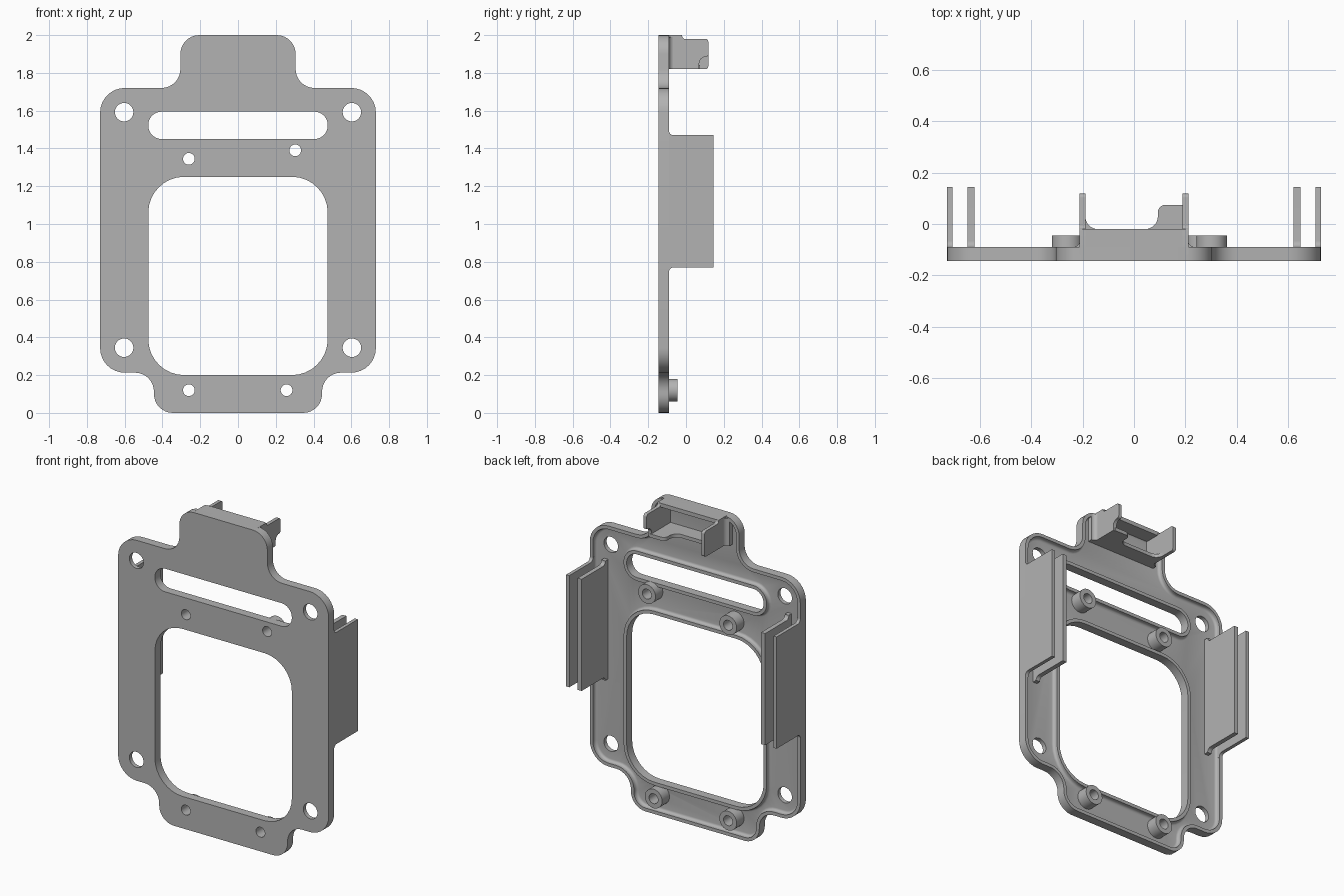
import bpy, bmesh, math
from mathutils import Vector, Matrix

cube = bpy.data.objects.get("Cube")
if cube:
    bpy.data.objects.remove(cube, do_unlink=True)

grey = bpy.data.materials.new("neutral grey")
grey.use_nodes = True
grey.diffuse_color = (0.45, 0.45, 0.45, 1)
grey.node_tree.nodes["Principled BSDF"].inputs["Base Color"].default_value = grey.diffuse_color

FRONT, BACK, FLOOR = -0.145, -0.09, -0.118
WALL, COVE = 0.021, 0.016


def rounded(corners, d=0.0, steps=8):
    """Round a counter-clockwise right-angled outline, moved inward by d."""
    out = []
    n = len(corners)
    for i, (x, y, r) in enumerate(corners):
        p = Vector((x, y))
        u = (p - Vector(corners[i - 1][:2])).normalized()
        v = (Vector(corners[(i + 1) % n][:2]) - p).normalized()
        p += d * Vector((-u.y - v.y, u.x + v.x))
        r += -d if u.cross(v) > 0 else d
        if r <= 0.001:
            out.append(p)
            continue
        c = p + (v - u) * r
        for k in range(steps + 1):
            a = math.pi / 2 * k / steps
            out.append(c + r * (u * math.sin(a) - v * math.cos(a)))
    return out


def finish(name, bm):
    bmesh.ops.recalc_face_normals(bm, faces=bm.faces)
    mesh = bpy.data.meshes.new(name)
    bm.to_mesh(mesh)
    bm.free()
    mesh.materials.append(grey)
    ob = bpy.data.objects.new(name, mesh)
    bpy.context.collection.objects.link(ob)
    return ob


def smooth(ob):
    bpy.ops.object.select_all(action='DESELECT')
    ob.select_set(True)
    bpy.context.view_layer.objects.active = ob
    bpy.ops.object.shade_smooth_by_angle(angle=math.radians(30))


def prism(name, corners, lo, hi, place):
    """Extrude a rounded outline from lo to hi; place maps (a, b, depth) to 3D."""
    bm = bmesh.new()
    pts = rounded(corners)
    rings = [[bm.verts.new(place(p.x, p.y, t)) for p in pts] for t in (lo, hi)]
    for ring in rings:
        bm.faces.new(ring)
    for i in range(len(pts)):
        bm.faces.new((rings[0][i - 1], rings[0][i], rings[1][i], rings[1][i - 1]))
    ob = finish(name, bm)
    smooth(ob)
    return ob


def side_profile(a, b, t):
    return (t, a, b)


def flat_profile(a, b, t):
    return (a, b, t)


def box(x0, x1, z0, z1, r):
    return [(x0, z0, r), (x1, z0, r), (x1, z1, r), (x0, z1, r)]


def cylinders(bm, spots, r, y0, y1):
    for x, z in spots:
        mat = Matrix.Translation((x, (y0 + y1) / 2, z)) @ Matrix.Rotation(math.pi / 2, 4, 'X')
        bmesh.ops.create_cone(bm, cap_ends=True, segments=32, radius1=r, radius2=r,
                              depth=y1 - y0, matrix=mat)


# Plate outlines: outer edge, window and slot
half = [(0.445, 0, 0.1), (0.445, 0.213, 0.1), (0.73, 0.213, 0.13),
        (0.73, 1.72, 0.13), (0.305, 1.72, 0.1), (0.305, 2.0, 0.1)]
outer = half + [(-x, z, r) for x, z, r in reversed(half)]
window = box(-0.475, 0.475, 0.2, 1.25, 0.19)
slot = box(-0.475, 0.475, 1.45, 1.595, 0.071)

# Rim section, from the front edge over the rim and down a cove to the floor
section = [(0, FRONT), (0, BACK), (WALL, BACK)]
for k in range(5):
    a = math.pi / 2 * k / 4
    section.append((WALL + COVE * (1 - math.cos(a)), FLOOR + COVE * (1 - math.sin(a))))

# Plate: sweep the rim round every outline, then fill front and floor
bm = bmesh.new()
front_edges, floor_edges = [], []
for outline, sign in ((outer, 1), (window, -1), (slot, -1)):
    rings = [[bm.verts.new((p.x, y, p.y)) for p in rounded(outline, d * sign)]
             for d, y in section]
    for r0, r1 in zip(rings, rings[1:]):
        for i in range(len(r0)):
            bm.faces.new((r0[i - 1], r0[i], r1[i], r1[i - 1]))
    for ring, store in ((rings[0], front_edges), (rings[-1], floor_edges)):
        store += [bm.edges.get((ring[i - 1], ring[i])) for i in range(len(ring))]
for edges, way in ((front_edges, -1), (floor_edges, 1)):
    bmesh.ops.triangle_fill(bm, edges=edges, use_beauty=True, normal=(0, way, 0))
plate = finish("face_plate", bm)

# Round bosses on the back
boss_spots = [(-0.26, 1.345), (0.303, 1.39), (-0.26, 0.12), (0.257, 0.12)]
bm = bmesh.new()
cylinders(bm, boss_spots, 0.06, FLOOR - 0.01, -0.045)
bosses = finish("screw_bosses", bm)

# Drill the corner holes and boss holes
bm = bmesh.new()
cylinders(bm, [(x, z) for x in (-0.603, 0.603) for z in (0.345, 1.592)], 0.049, -0.3, 0.1)
cylinders(bm, boss_spots, 0.031, -0.3, 0.1)
drill = finish("drill", bm)
drill.hide_render = True
for ob in (plate, bosses):
    cut = ob.modifiers.new("holes", 'BOOLEAN')
    cut.operation, cut.solver, cut.object = 'DIFFERENCE', 'EXACT', drill
    bpy.context.view_layer.objects.active = ob
    bpy.ops.object.modifier_apply(modifier=cut.name)
    smooth(ob)
bpy.data.objects.remove(drill, do_unlink=True)

# Paired guide plates on both sides, flared into the rim
guide = [(FLOOR, 0.745, 0), (BACK, 0.745, 0), (BACK, 0.77, 0.024), (0.145, 0.77, 0),
         (0.145, 1.47, 0), (BACK, 1.47, 0.024), (BACK, 1.495, 0), (FLOOR, 1.495, 0)]
for side, s in (("left", 1), ("right", -1)):
    for part, a, b in (("outer", 0.708, 0.73), ("inner", 0.622, 0.65)):
        prism(f"{side}_{part}_guide", guide, s * a, s * b, side_profile)

# Catch at the top: two cheeks, the left one with its lower back corner cut away
cheek = [(FLOOR, 1.82, 0), (0.118, 1.82, 0.015), (0.118, 1.98, 0.015),
         (-0.02, 1.98, 0.015), (-0.02, 2.0, 0.005), (FLOOR, 2.0, 0)]
cut_cheek = [cheek[0], (0.07, 1.82, 0), (0.07, 1.885, 0.035),
             (0.118, 1.885, 0.012)] + cheek[2:]
prism("right_cheek", cheek, -0.212, -0.19, side_profile)
prism("left_cheek", cut_cheek, 0.19, 0.212, side_profile)

# Catch shelves, the lower one with coved corners and a tab
prism("catch_roof", box(-0.2, 0.2, FLOOR, -0.02, 0), 1.975, 2.0, flat_profile)
shelf = [(-0.2, FLOOR, 0), (0.2, FLOOR, 0), (0.2, 0.075, 0), (0.093, 0.075, 0.03),
         (0.093, -0.02, 0.05), (-0.19, -0.02, 0.05), (-0.19, 0.035, 0), (-0.2, 0.035, 0)]
prism("catch_shelf", shelf, 1.82, 1.842, flat_profile)

# Small gussets where the cheeks meet the plate
for name, s in (("left_gusset", 1), ("right_gusset", -1)):
    foot = [(0.2, FLOOR, 0), (0.24, FLOOR, 0), (0.24, BACK, 0),
            (0.211, BACK, 0.027), (0.211, -0.05, 0), (0.2, -0.05, 0)]
    prism(name, [(s * x, y, r) for x, y, r in foot][::s], 1.82, 1.99, flat_profile)
